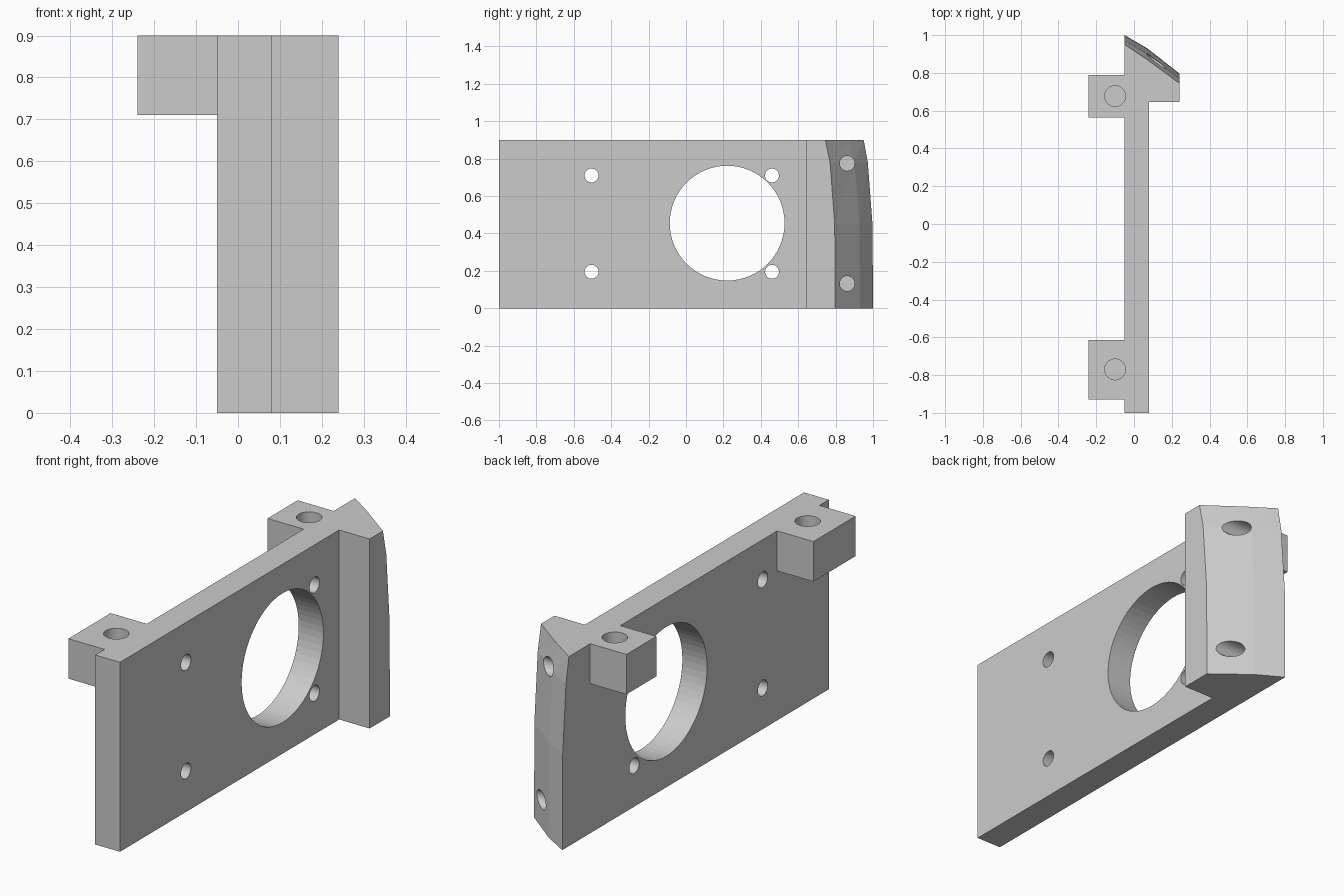
import bpy, bmesh
from math import pi

cube = bpy.data.objects.get("Cube")
if cube:
    bpy.data.objects.remove(cube, do_unlink=True)

grey = bpy.data.materials.new("plain grey")
grey.use_nodes = True
grey.diffuse_color = (0.6, 0.6, 0.6, 1)
grey.node_tree.nodes["Principled BSDF"].inputs["Base Color"].default_value = (0.6, 0.6, 0.6, 1)


def finish(bm, name):
    bmesh.ops.recalc_face_normals(bm, faces=bm.faces)
    mesh = bpy.data.meshes.new(name)
    bm.to_mesh(mesh)
    bm.free()
    mesh.materials.append(grey)
    obj = bpy.data.objects.new(name, mesh)
    bpy.context.collection.objects.link(obj)
    return obj


def box(name, lo, hi):
    bm = bmesh.new()
    bmesh.ops.create_cube(bm, size=1)
    for v in bm.verts:
        v.co = [a + (b - a) * (c + 0.5) for a, b, c in zip(lo, hi, v.co)]
    return finish(bm, name)


def cylinder(name, centre, radius, depth, axis):
    bm = bmesh.new()
    bmesh.ops.create_cone(bm, cap_ends=True, segments=64, radius1=radius,
                          radius2=radius, depth=depth)
    obj = finish(bm, name)
    if axis == "x":
        obj.rotation_euler.y = pi / 2
    obj.location = centre
    obj.hide_render = True
    return obj


def combine(target, other, operation):
    mod = target.modifiers.new(operation.title(), "BOOLEAN")
    mod.operation = operation
    mod.solver = "EXACT"
    mod.object = other
    bpy.context.view_layer.update()
    bpy.context.view_layer.objects.active = target
    bpy.ops.object.modifier_apply(modifier=mod.name)
    bpy.data.objects.remove(other, do_unlink=True)


# Plate with a thick end flange, lofted upward so the slanted end face bows in
sections = [  # height, then end-face y at outer edge, middle and inner edge
    (0, 0.797, 0.93, 1.0),
    (0.45, 0.795, 0.928, 0.997),
    (0.78, 0.77, 0.9, 0.972),
    (0.9, 0.745, 0.87, 0.95),
]
bm = bmesh.new()
rings = []
for z, outer, middle, inner in sections:
    plan = [(-0.05, -1), (0.08, -1), (0.08, 0.645), (0.24, 0.645),
            (0.24, outer), (0.07, middle), (-0.05, inner)]
    rings.append([bm.verts.new((x, y, z)) for x, y in plan])
bm.faces.new(rings[0])
bm.faces.new(rings[-1])
for low, high in zip(rings, rings[1:]):
    for i in range(len(low)):
        j = (i + 1) % len(low)
        bm.faces.new((low[i], low[j], high[j], high[i]))
bmesh.ops.triangulate(bm, faces=[f for f in bm.faces
                                 if all(v.co.y > 0.7 for v in f.verts)])
bracket = finish(bm, "mounting_bracket")

# Two mounting lugs, each with a vertical bolt hole
for name, y0, y1, hole_y in (("rear_lug", 0.565, 0.79, 0.677),
                             ("front_lug", -0.93, -0.613, -0.77)):
    combine(bracket, box(name, (-0.24, y0, 0.71), (0.0, y1, 0.9)), "UNION")
    combine(bracket, cylinder("lug_hole", (-0.1, hole_y, 0.86), 0.055, 0.3, "z"),
            "DIFFERENCE")

# Large round opening and four screw holes through the plate
combine(bracket, cylinder("opening", (0, 0.22, 0.455), 0.307, 0.4, "x"), "DIFFERENCE")
for y in (-0.505, 0.46):
    for z in (0.195, 0.71):
        combine(bracket, cylinder("screw_hole", (0, y, z), 0.037, 0.4, "x"), "DIFFERENCE")

# Blind holes in the slanted end face
for z in (0.132, 0.775):
    combine(bracket, cylinder("blind_hole", (0.25, 0.862, z), 0.04, 0.5, "x"), "DIFFERENCE")
